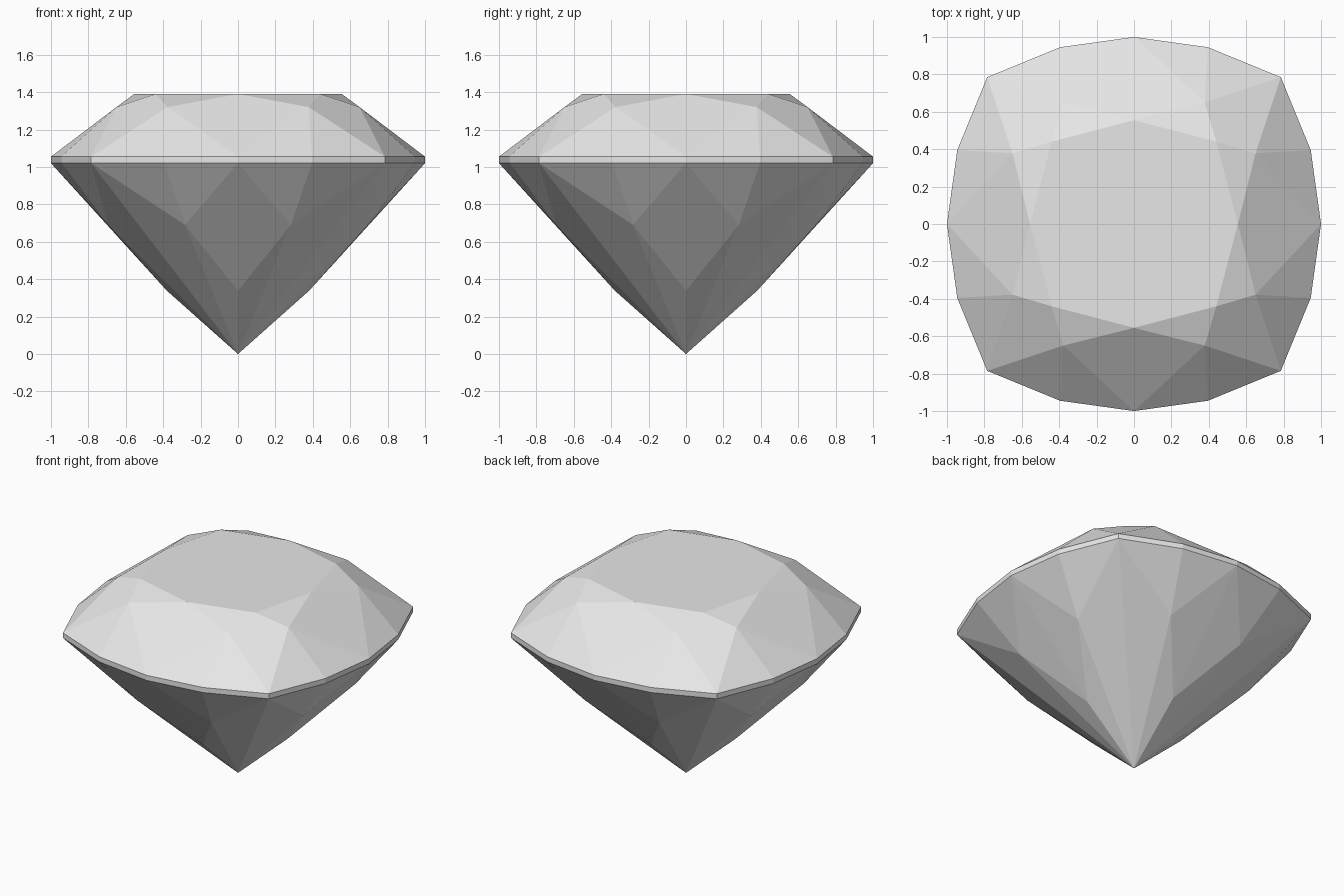
import bpy
import bmesh
from math import pi
from mathutils import Matrix, Vector

cube = bpy.data.objects.get("Cube")
if cube:
    bpy.data.objects.remove(cube)

stone = bpy.data.materials.new("pale_grey_stone")
stone.use_nodes = True
COLOUR = (0.8, 0.8, 0.8, 1)
stone.diffuse_color = COLOUR
stone.node_tree.nodes["Principled BSDF"].inputs["Base Color"].default_value = COLOUR

# Heights of the facet junctions
TABLE, STAR, GIRDLE_TOP, GIRDLE_LOW = 1.39, 1.32, 1.055, 1.02

# Outline points of one eighth of the cushion: side middle, shoulder, corner
outline = [(0, -1), (0.395, -0.945), (0.785, -0.785)]
side_hi, shoulder_hi, corner_hi = [Vector((x, y, GIRDLE_TOP)) for x, y in outline]
side_lo, shoulder_lo, corner_lo = [Vector((x, y, GIRDLE_LOW)) for x, y in outline]

table_mid = Vector((0, -0.555, TABLE))
table_corner = Vector((0.44, -0.44, TABLE))
centre = Vector((0, 0, TABLE))
star = Vector((0.378, -0.65, STAR))
pavilion_mid = Vector((0.283, -0.695, 0.69))
pavilion_low = Vector((0, -0.38, 0.338))
culet = Vector((0, 0, 0))

eighth = {
    "crown": [
        (centre, table_mid, table_corner),
        (table_mid, star, table_corner),
        (table_mid, side_hi, star),
        (star, corner_hi, table_corner),
        (star, side_hi, shoulder_hi),
        (star, shoulder_hi, corner_hi),
    ],
    "girdle": [
        (side_hi, side_lo, shoulder_lo, shoulder_hi),
        (shoulder_hi, shoulder_lo, corner_lo, corner_hi),
    ],
    "pavilion": [
        (side_lo, pavilion_mid, shoulder_lo),
        (shoulder_lo, pavilion_mid, corner_lo),
        (side_lo, pavilion_low, pavilion_mid),
        (corner_lo, pavilion_mid, culet),
        (pavilion_mid, pavilion_low, culet),
    ],
}

# Repeat the eighth by mirroring and quarter turns into one closed gem
bm = bmesh.new()
for facets in eighth.values():
    for turn in range(4):
        rotation = Matrix.Rotation(turn * pi / 2, 3, "Z")
        for mirror in (1, -1):
            transform = rotation @ Matrix.Diagonal((mirror, 1, 1))
            for facet in facets:
                bm.faces.new([bm.verts.new(transform @ p) for p in facet])

bmesh.ops.remove_doubles(bm, verts=bm.verts, dist=0.001)
bmesh.ops.recalc_face_normals(bm, faces=bm.faces)
# Merge the coplanar halves of the table and main facets
bmesh.ops.dissolve_limit(bm, angle_limit=0.02, verts=bm.verts, edges=bm.edges)

mesh = bpy.data.meshes.new("cut_gemstone")
bm.to_mesh(mesh)
bm.free()
mesh.materials.append(stone)
gem = bpy.data.objects.new("cut_gemstone", mesh)
bpy.context.collection.objects.link(gem)
